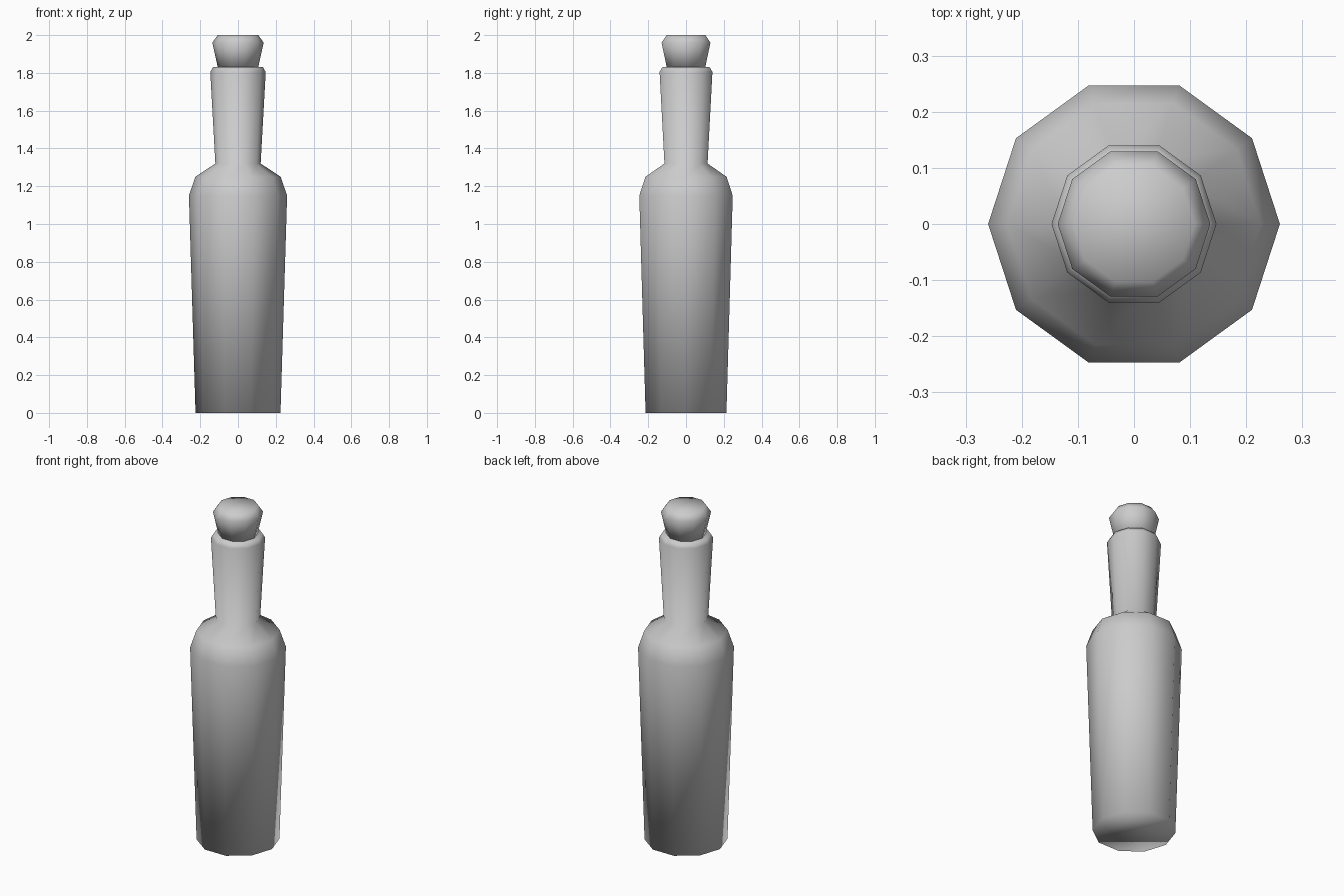
import bpy, bmesh
from math import cos, sin, tau

if "Cube" in bpy.data.objects:
    bpy.data.objects.remove(bpy.data.objects["Cube"])

SIDES = 10


def lathe(name, profile):
    """Revolve (radius, height) points into a closed ten-sided solid."""
    bm = bmesh.new()
    rings = [[bm.verts.new((r * cos(tau * i / SIDES), r * sin(tau * i / SIDES), z))
              for i in range(SIDES)] for r, z in profile]
    for low, high in zip(rings, rings[1:]):
        for i in range(SIDES):
            j = (i + 1) % SIDES
            bm.faces.new((low[i], low[j], high[j], high[i]))
    bm.faces.new(rings[0][::-1])
    bm.faces.new(rings[-1])
    for face in bm.faces:
        face.smooth = True
    mesh = bpy.data.meshes.new(name)
    bm.to_mesh(mesh)
    bm.free()
    obj = bpy.data.objects.new(name, mesh)
    bpy.context.collection.objects.link(obj)
    return obj


# Tapered body, sloping shoulder and flared neck with a chamfered lip
lathe("bottle", [(0.225, 0), (0.26, 1.15), (0.226, 1.25), (0.12, 1.32),
                 (0.147, 1.805), (0.132, 1.83)])

# Stopper resting in the neck
lathe("stopper", [(0.106, 1.825), (0.136, 1.96), (0.108, 2.0)])
